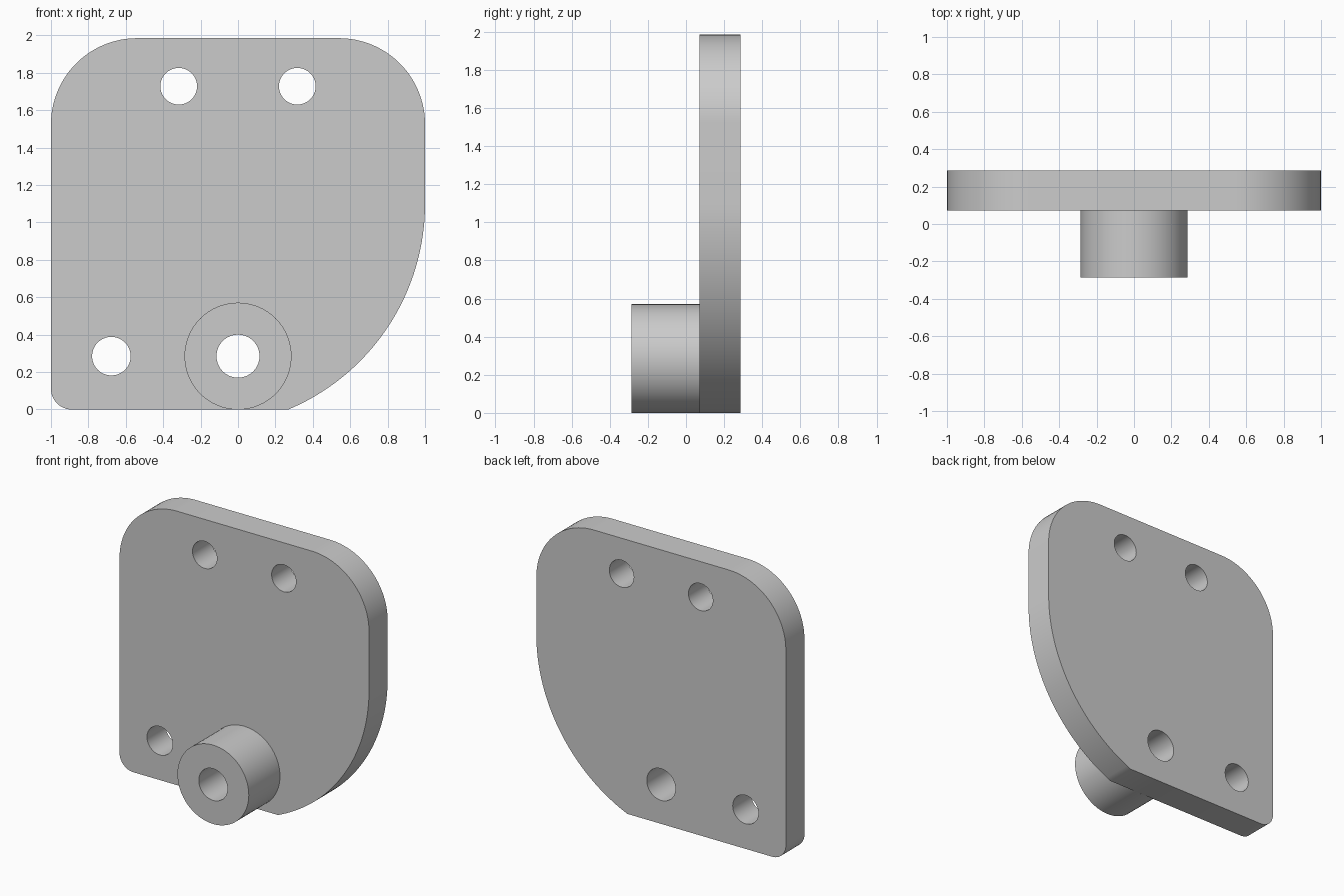
import bpy
import bmesh
from math import sin, cos, radians, atan2, degrees, hypot

cube = bpy.data.objects.get("Cube")
if cube:
    bpy.data.objects.remove(cube, do_unlink=True)

# Single metal colour
grey = bpy.data.materials.new("plain_grey")
grey.use_nodes = True
GREY = (0.6, 0.6, 0.6, 1)
grey.diffuse_color = GREY
grey.node_tree.nodes["Principled BSDF"].inputs["Base Color"].default_value = GREY


def arc(cx, cz, r, start, end, steps):
    """Points on an arc in the xz plane, angles in degrees."""
    angles = [radians(start + (end - start) * i / steps) for i in range(steps + 1)]
    return [(cx + r * cos(a), cz + r * sin(a)) for a in angles]


def circle(cx, cz, r, steps=64):
    return arc(cx, cz, r, 0, 360, steps)[:-1]


def solid(name, loops, y_front, y_back):
    """Fill an outline with holes and extrude it along y."""
    bm = bmesh.new()
    edges = []
    for loop in loops:
        verts = [bm.verts.new((x, y_front, z)) for x, z in loop]
        edges += [bm.edges.new((v, verts[i - 1])) for i, v in enumerate(verts)]
    bmesh.ops.triangle_fill(bm, edges=edges, use_beauty=True, normal=(0, -1, 0))
    ext = bmesh.ops.extrude_face_region(bm, geom=bm.faces[:], use_keep_orig=True)
    moved = [g for g in ext["geom"] if isinstance(g, bmesh.types.BMVert)]
    bmesh.ops.translate(bm, verts=moved, vec=(0, y_back - y_front, 0))
    bmesh.ops.recalc_face_normals(bm, faces=bm.faces[:])
    mesh = bpy.data.meshes.new(name)
    bm.to_mesh(mesh)
    bm.free()
    mesh.materials.append(grey)
    obj = bpy.data.objects.new(name, mesh)
    bpy.context.collection.objects.link(obj)
    bpy.ops.object.select_all(action="DESELECT")
    obj.select_set(True)
    bpy.context.view_layer.objects.active = obj
    bpy.ops.object.shade_smooth_by_angle(angle=radians(30))
    return obj


TOP, CORNER, SMALL = 1.985, 0.46, 0.11
FRONT, JOINT, BACK = -0.285, 0.072, 0.285
AXIS_Z, BORE = 0.285, 0.115

# Plate outline: small lower corner, two round upper corners, one long sweep
SWEEP_X, SWEEP_Z = 0.27, 1.1
sweep_r = ((1 - SWEEP_X) ** 2 + SWEEP_Z ** 2) / (2 * (1 - SWEEP_X))
sweep_c = 1 - sweep_r
sweep_start = degrees(atan2(-SWEEP_Z, SWEEP_X - sweep_c))
outline = (
    arc(sweep_c, SWEEP_Z, sweep_r, sweep_start, 0, 40)
    + arc(1 - CORNER, TOP - CORNER, CORNER, 0, 90, 24)
    + arc(CORNER - 1, TOP - CORNER, CORNER, 90, 180, 24)
    + arc(SMALL - 1, SMALL, SMALL, 180, 270, 12)
)

# Plate with mounting holes and the through bore
bore = circle(0, AXIS_Z, BORE)
mounting_holes = [circle(side * 0.317, 1.728, 0.098) for side in (-1, 1)]
mounting_holes.append(circle(-0.677, AXIS_Z, 0.103))
solid("mounting_plate", [outline, bore] + mounting_holes, JOINT, BACK)

# Hollow boss on the front
solid("boss_sleeve", [circle(0, AXIS_Z, 0.286), bore], FRONT, JOINT)
